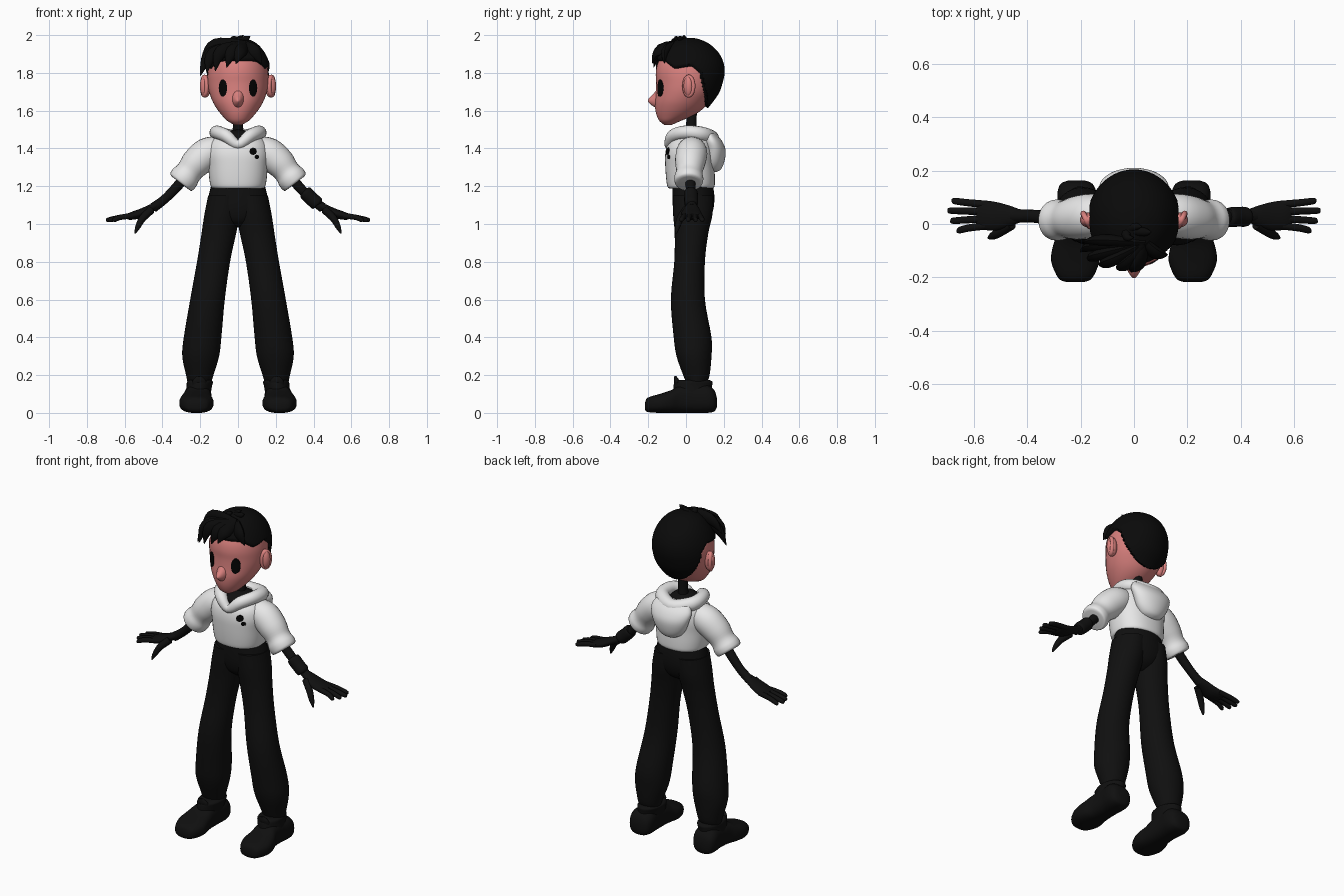
import bpy, bmesh, math
from mathutils import Vector
from mathutils.bvhtree import BVHTree

if "Cube" in bpy.data.objects:
    bpy.data.objects.remove(bpy.data.objects["Cube"])


def material(name, r, g, b):
    m = bpy.data.materials.new(name)
    m.use_nodes = True
    m.diffuse_color = (r, g, b, 1)
    bsdf = m.node_tree.nodes["Principled BSDF"]
    bsdf.inputs["Base Color"].default_value = (r, g, b, 1)
    bsdf.inputs["Roughness"].default_value = 0.8
    return m


SKIN = material("skin", 0.7, 0.22, 0.21)
WHITE = material("white cloth", 0.8, 0.8, 0.8)
CLOTH = material("black cloth", 0.005, 0.005, 0.005)
HAIR = material("hair black", 0.003, 0.003, 0.003)
INK = material("eye black", 0.001, 0.001, 0.001)


def finish(name, bm, mat, mirror=False):
    bmesh.ops.recalc_face_normals(bm, faces=bm.faces)
    me = bpy.data.meshes.new(name)
    bm.to_mesh(me)
    bm.free()
    me.materials.append(mat)
    for p in me.polygons:
        p.use_smooth = True
    me.set_sharp_from_angle(angle=math.radians(50))
    ob = bpy.data.objects.new(name, me)
    bpy.context.collection.objects.link(ob)
    if mirror:
        mod = ob.modifiers.new("Mirror", 'MIRROR')
        mod.use_mirror_merge = False
    return ob


def smooth_rows(rows, steps, closed=False):
    """Catmull-Rom interpolation of whole rows."""
    n, out = len(rows), []

    def at(i):
        return rows[i % n] if closed else rows[max(0, min(n - 1, i))]
    for i in range(n if closed else n - 1):
        for s in range(steps):
            t = s / steps
            out.append([b + 0.5 * t * (c - a + t * (2*a - 5*b + 4*c - d + t * (3*(b - c) + d - a)))
                        for a, b, c, d in zip(at(i - 1), at(i), at(i + 1), at(i + 2))])
    return out if closed else out + [list(rows[-1])]


def skin_rings(rings, closed=False):
    bm = bmesh.new()
    vs = [[bm.verts.new(p) for p in ring] for ring in rings]
    for a, b in zip(vs, vs[1:] + vs[:1] if closed else vs[1:]):
        for i in range(len(a)):
            j = (i + 1) % len(a)
            bm.faces.new((a[i], a[j], b[j], b[i]))
    if not closed:
        bm.faces.new(vs[0])
        bm.faces.new(vs[-1])
    return bm


def bands(rows, axis='Z', seg=32, steps=4, power=2.0):
    """Stack of oval sections: position on axis, then min/max of the other two axes."""
    k = 'XYZ'.index(axis)
    rings = []
    for t, a0, a1, b0, b1 in smooth_rows(rows, steps):
        ring = []
        for i in range(seg):
            w = 2 * math.pi * i / seg
            c, s = (math.copysign(abs(f) ** (2 / power), f) for f in (math.cos(w), math.sin(w)))
            p = [(a0 + a1) / 2 + c * (a1 - a0) / 2, (b0 + b1) / 2 + s * (b1 - b0) / 2]
            p.insert(k, t)
            ring.append(p)
        rings.append(ring)
    return skin_rings(rings)


def even(rows):
    """Rows with a half width become rows with symmetric limits."""
    return [(t, -w, w, lo, hi) for t, w, lo, hi in rows]


def tube(points, closed=False, seg=16, steps=4, ref=(0, 1, 0), flat=1.0):
    """Round sweep through (x, y, z, radius) points."""
    pts = smooth_rows(points, steps, closed)
    n, rings = len(pts), []
    for i, (x, y, z, r) in enumerate(pts):
        a = pts[i - 1] if closed or i else pts[0]
        b = pts[(i + 1) % n] if closed else pts[min(i + 1, n - 1)]
        tan = (Vector(b[:3]) - Vector(a[:3])).normalized()
        u = tan.cross(Vector(ref)).normalized()
        v = u.cross(tan)
        rings.append([Vector((x, y, z)) + r * (u * math.cos(w) + v * flat * math.sin(w))
                      for w in (2 * math.pi * k / seg for k in range(seg))])
    return skin_rings(rings, closed)


def ellipsoid(center, radii):
    bm = bmesh.new()
    bmesh.ops.create_uvsphere(bm, u_segments=24, v_segments=16, radius=1)
    for v in bm.verts:
        v.co = Vector(center) + Vector(c * r for c, r in zip(v.co, radii))
    return bm


def decal(name, target, x, z, rx, rz, mat, seg=24, mirror=False):
    """Thin oval patch laid on the front of a surface."""
    me = target.data
    tree = BVHTree.FromPolygons([v.co for v in me.vertices], [p.vertices for p in me.polygons])
    rings = []
    for f in (1.0, 0.66, 0.33, 0.02):
        ring = []
        for i in range(seg):
            w = 2 * math.pi * i / seg
            start = Vector((x + f * rx * math.cos(w), -1, z + f * rz * math.sin(w)))
            ring.append(tree.ray_cast(start, Vector((0, 1, 0)))[0] - Vector((0, 0.004, 0)))
        rings.append(ring)
    rings.insert(0, [p + Vector((0, 0.006, 0)) for p in rings[0]])
    return finish(name, skin_rings(rings), mat, mirror)


# Head
head_rows = even([
    (1.525, .02, -.115, -.075), (1.545, .055, -.14, -.03), (1.575, .085, -.155, .04),
    (1.61, .112, -.163, .09), (1.65, .135, -.165, .125), (1.70, .153, -.16, .16),
    (1.75, .16, -.158, .178), (1.80, .16, -.16, .188), (1.85, .15, -.15, .183),
    (1.90, .127, -.122, .158), (1.94, .093, -.085, .115), (1.963, .05, -.035, .065),
    (1.97, .012, .0, .025)])
head = finish("head", bands(head_rows, seg=48), SKIN)
nose_rows = even([(-.202, .004, 1.648, 1.656), (-.192, .014, 1.637, 1.67),
                  (-.172, .025, 1.622, 1.69), (-.14, .038, 1.605, 1.73)])
finish("nose", bands(nose_rows, 'Y', 20), SKIN)
finish("ears", ellipsoid((.172, .015, 1.73), (.03, .028, .06)), SKIN, True)
rim = [(.178 + .012 * math.cos(w), .015 + .024 * math.cos(w), 1.73 + .05 * math.sin(w), .011)
       for w in (math.pi * k / 4 for k in range(8))]
finish("ear_rims", tube(rim, True, 10, ref=(1, 0, 0)), SKIN, True)
decal("eyes", head, .08, 1.72, .022, .046, INK, mirror=True)

# Hair cap: the head shape, swelling above the hairline and sinking below it
LINE = [(-.3, 1.87), (-.11, 1.86), (-.06, 1.82), (.03, 1.835), (.07, 1.80),
        (.095, 1.69), (.075 + .03, 1.59), (.4, 1.585)]


def hairline(y):
    for (y0, z0), (y1, z1) in zip(LINE, LINE[1:]):
        if y <= y1:
            return z0 + (z1 - z0) * (y - y0) / (y1 - y0)
    return LINE[-1][1]


bm = bands(head_rows, seg=96, steps=8)
bmesh.ops.recalc_face_normals(bm, faces=bm.faces)
bm.normal_update()
for v, n in [(v, v.normal.copy()) for v in bm.verts]:
    t = max(0, min(1, (v.co.z - hairline(v.co.y)) / .02 + .5))
    v.co += n * (-.02 + .036 * t)
finish("hair_cap", bm, HAIR)

# Swept fringe locks and crown spikes
root = (.04, -.07, 1.94)
locks = [((-.03, -.15, 1.91), (-.06, -.17, 1.83)), ((-.09, -.14, 1.91), (-.12, -.155, 1.81)),
         ((-.13, -.115, 1.90), (-.165, -.14, 1.80)), ((-.14, -.08, 1.90), (-.2, -.105, 1.785)),
         ((-.12, -.06, 1.945), (-.195, -.07, 1.87)), ((.01, -.15, 1.91), (-.01, -.18, 1.85)),
         ((.085, -.11, 1.91), (.125, -.115, 1.85))]
for i, (mid, tip) in enumerate(locks):
    path = [(*root, .03), (*mid, .036), (*tip, .002)]
    finish(f"fringe_lock_{i + 1}", tube(path, seg=10, steps=5, flat=.6), HAIR)
for i, (x, y, z) in enumerate([(.065, -.03, 1.995), (.03, -.01, 2.0), (.0, -.05, 1.99)]):
    path = [(-.03, -.02, 1.955, .02), (x - .025, y, 1.98, .016), (x, y, z, .001)]
    finish(f"crown_spike_{i + 1}", tube(path, seg=8), HAIR)

# Neck and undershirt
neck_rows = even([(1.45, .035, -.01, .06), (1.52, .027, .0, .055), (1.63, .027, .005, .06)])
finish("neck", bands(neck_rows, seg=20), CLOTH)
finish("undershirt", ellipsoid((0, .015, 1.455), (.085, .095, .045)), CLOTH)

# Hooded top
shirt_rows = even([
    (1.188, .125, -.085, .13), (1.197, .143, -.098, .15), (1.24, .152, -.105, .153),
    (1.31, .158, -.11, .15), (1.37, .165, -.11, .15), (1.42, .155, -.098, .145),
    (1.455, .13, -.068, .135), (1.47, .10, -.04, .11)])
shirt = finish("shirt", bands(shirt_rows, seg=40, power=2.3), WHITE)
right_half = [(.06, -.07, 1.465, .034), (.108, -.005, 1.485, .036), (.10, .085, 1.475, .04)]
collar = [(0, -.088, 1.42, .026)] + right_half + [(0, .135, 1.455, .04)]
collar += [(-x, y, z, r) for x, y, z, r in reversed(right_half)]
finish("hood_collar", tube(collar, True, ref=(0, 0, 1)), WHITE)
hood_rows = even([(1.275, .02, .12, .16), (1.29, .06, .1, .185), (1.33, .095, .09, .203),
                  (1.39, .12, .09, .21), (1.44, .13, .085, .19), (1.48, .11, .09, .155)])
finish("hood", bands(hood_rows), WHITE)
sleeve = [(.09, .03, 1.395, .07), (.16, .03, 1.375, .083), (.22, .022, 1.325, .08),
          (.258, .018, 1.278, .07), (.283, .015, 1.245, .077), (.302, .015, 1.222, .073),
          (.306, .015, 1.217, .055)]
finish("sleeves", tube(sleeve, seg=24), WHITE, True)
decal("badge_large", shirt, .08, 1.385, .02, .02, INK, 8)
decal("badge_small", shirt, .10, 1.355, .012, .012, INK, 8)

# Arms and hands
arm = [(.26, .02, 1.27, .028), (.33, .025, 1.19, .026), (.39, .03, 1.13, .024), (.45, .03, 1.085, .026)]
finish("arms", tube(arm), CLOTH, True)
band = [(.352, .025, 1.172, .02), (.356, .025, 1.168, .036), (.39, .027, 1.133, .037),
        (.42, .027, 1.107, .036), (.424, .027, 1.103, .02)]
finish("left_wristband", tube(band), CLOTH)
palm = [(.42, .008, .052, 1.08, 1.125), (.47, -.01, .07, 1.055, 1.102), (.52, -.025, .083, 1.03, 1.08),
        (.57, -.02, .088, 1.022, 1.062), (.59, -.01, .08, 1.028, 1.052)]
finish("palms", bands(palm, 'X', 20), CLOTH, True)
for i, (y0, x1, y1) in enumerate([(-.006, .665, -.024), (.02, .688, .012), (.046, .698, .05), (.073, .683, .086)]):
    finger = [(.55, y0, 1.045, .015), (.62, (y0 + y1) / 2, 1.036, .014),
              (x1 - .01, y1, 1.022, .012), (x1, y1, 1.02, .004)]
    finish(f"fingers_{i + 1}", tube(finger, seg=10), CLOTH, True)
thumb = [(.46, .0, 1.075, .022), (.505, -.03, 1.03, .019), (.53, -.045, .985, .014), (.545, -.052, .95, .004)]
finish("thumbs", tube(thumb, seg=10), CLOTH, True)

# Trousers
leg = [(.165, .14, .268, .0, .112), (.2, .13, .275, -.015, .125), (.3, .10, .295, -.05, .135),
       (.4, .088, .287, -.065, .135), (.6, .07, .253, -.08, .10), (.8, .042, .217, -.062, .10),
       (.95, .01, .193, -.06, .118), (1.05, -.01, .178, -.068, .14), (1.15, -.02, .158, -.07, .145)]
finish("trouser_legs", bands(leg), CLOTH, True)
hips = even([(.985, .04, -.01, .07), (1.02, .11, -.05, .12), (1.08, .165, -.068, .145),
             (1.15, .155, -.072, .15), (1.22, .138, -.07, .14)])
finish("trouser_hips", bands(hips), CLOTH)

# Shoes
shoe = [(-.218, .19, .25, .02, .05), (-.203, .157, .283, .005, .08), (-.14, .13, .31, 0, .10),
        (-.08, .137, .303, 0, .12), (-.03, .142, .285, 0, .145), (.04, .143, .28, 0, .15),
        (.11, .14, .287, 0, .15), (.15, .155, .275, .008, .12), (.163, .185, .245, .03, .08)]
finish("shoes", bands(shoe, 'Y', power=2.6), CLOTH, True)
cuff = [(.07, .15, .28, -.07, .13), (.14, .138, .272, -.066, .138), (.165, .133, .27, -.06, .14),
        (.175, .15, .255, -.04, .12)]
finish("shoe_collars", bands(cuff), CLOTH, True)
tongue = [(.205, -.03, .12, .04), (.205, -.05, .17, .036), (.205, -.058, .195, .012)]
finish("shoe_tongues", tube(tongue, flat=.4), CLOTH, True)
